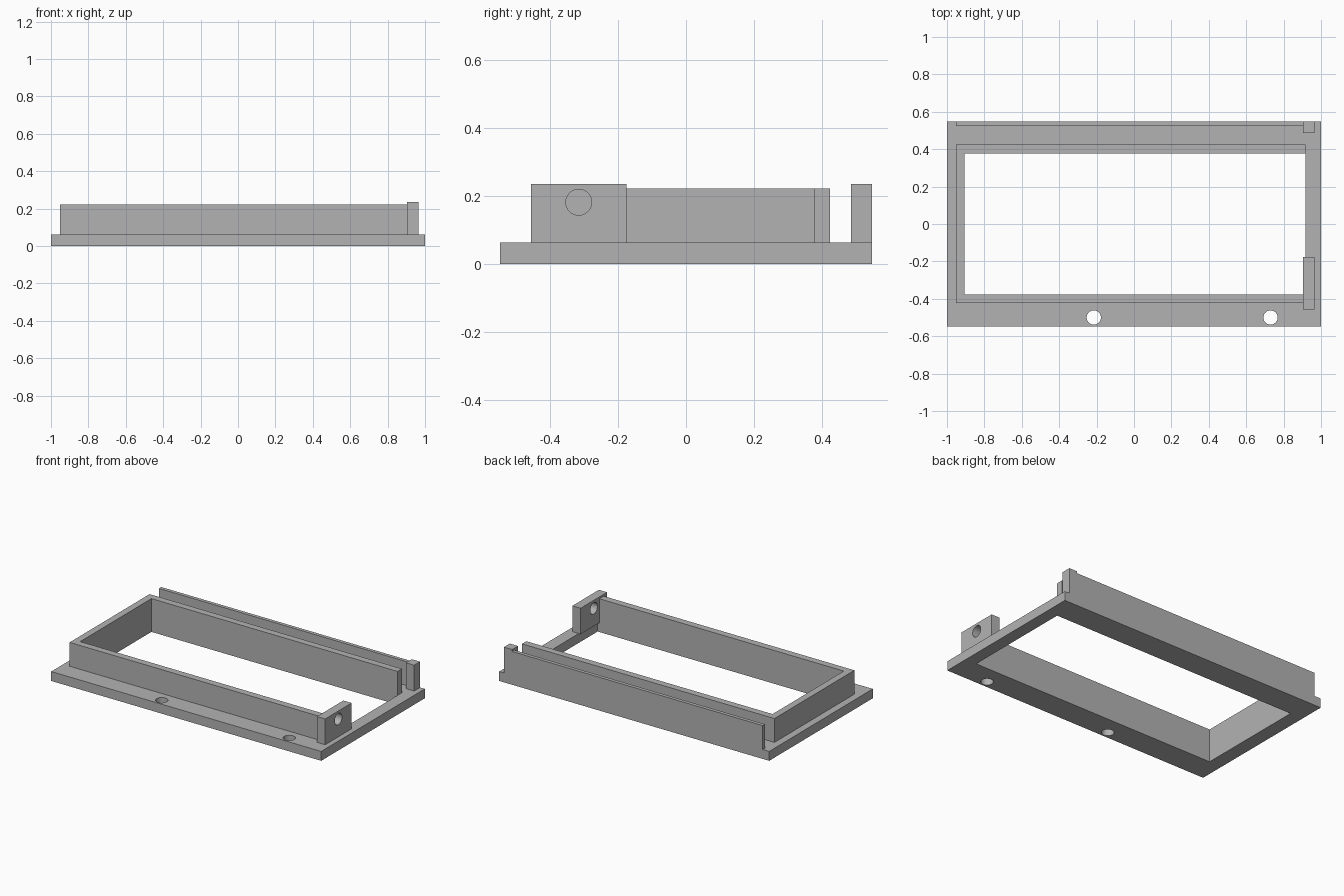
import bpy
import math

if "Cube" in bpy.data.objects:
    bpy.data.objects.remove(bpy.data.objects["Cube"], do_unlink=True)

grey = bpy.data.materials.new("plain_grey")
grey.use_nodes = True
colour = (0.45, 0.45, 0.45, 1)
grey.diffuse_color = colour
grey.node_tree.nodes["Principled BSDF"].inputs["Base Color"].default_value = colour

BASE_TOP, WALL_TOP, POST_TOP = 0.063, 0.223, 0.236


def prism(name, outline, z0, z1):
    """Extrude a counter-clockwise outline upward."""
    n = len(outline)
    verts = [(x, y, z) for z in (z0, z1) for x, y in outline]
    faces = [list(range(n))[::-1], list(range(n, 2 * n))]
    faces += [[i, (i + 1) % n, n + (i + 1) % n, n + i] for i in range(n)]
    mesh = bpy.data.meshes.new(name)
    mesh.from_pydata(verts, [], faces)
    mesh.materials.append(grey)
    ob = bpy.data.objects.new(name, mesh)
    bpy.context.collection.objects.link(ob)
    return ob


def box(name, x0, x1, y0, y1, z0, z1):
    return prism(name, [(x0, y0), (x1, y0), (x1, y1), (x0, y1)], z0, z1)


def cut(target, cutter):
    cutter.hide_render = True
    cutter.hide_set(True)
    mod = target.modifiers.new(cutter.name, "BOOLEAN")
    mod.operation = "DIFFERENCE"
    mod.solver = "EXACT"
    mod.object = cutter


def drill(target, name, location, rotation=(0, 0, 0)):
    bpy.ops.mesh.primitive_cylinder_add(vertices=48, radius=0.038, depth=0.3,
                                        location=location, rotation=rotation)
    cutter = bpy.context.object
    cutter.name = name
    cutter.data.materials.append(grey)
    bpy.ops.object.shade_smooth_by_angle()
    cut(target, cutter)


# Base plate with its rectangular opening and two screw holes
base = box("base_plate", -1, 1, -0.548, 0.548, 0, BASE_TOP)
cut(base, box("opening_cutter", -0.906, 0.918, -0.376, 0.378, -0.1, 0.2))
for i, x in enumerate((-0.215, 0.73)):
    drill(base, f"screw_hole_cutter_{i + 1}", (x, -0.5, 0.03))

# Three-sided rim, open on the left
prism("rim_wall", [(-0.952, -0.422), (0.904, -0.422), (0.904, -0.376),
                   (-0.906, -0.376), (-0.906, 0.378), (0.918, 0.378),
                   (0.918, 0.424), (-0.952, 0.424)], BASE_TOP, WALL_TOP)

# Thin rear fence and the post closing its end
box("rear_fence", -0.952, 0.904, 0.524, 0.548, BASE_TOP, WALL_TOP)
box("rear_post", 0.904, 0.965, 0.486, 0.548, BASE_TOP, POST_TOP)

# Front bracket with a sideways hole
bracket = box("front_bracket", 0.904, 0.965, -0.456, -0.176, BASE_TOP, POST_TOP)
drill(bracket, "bracket_hole_cutter", (0.93, -0.316, 0.182), (0, math.pi / 2, 0))
